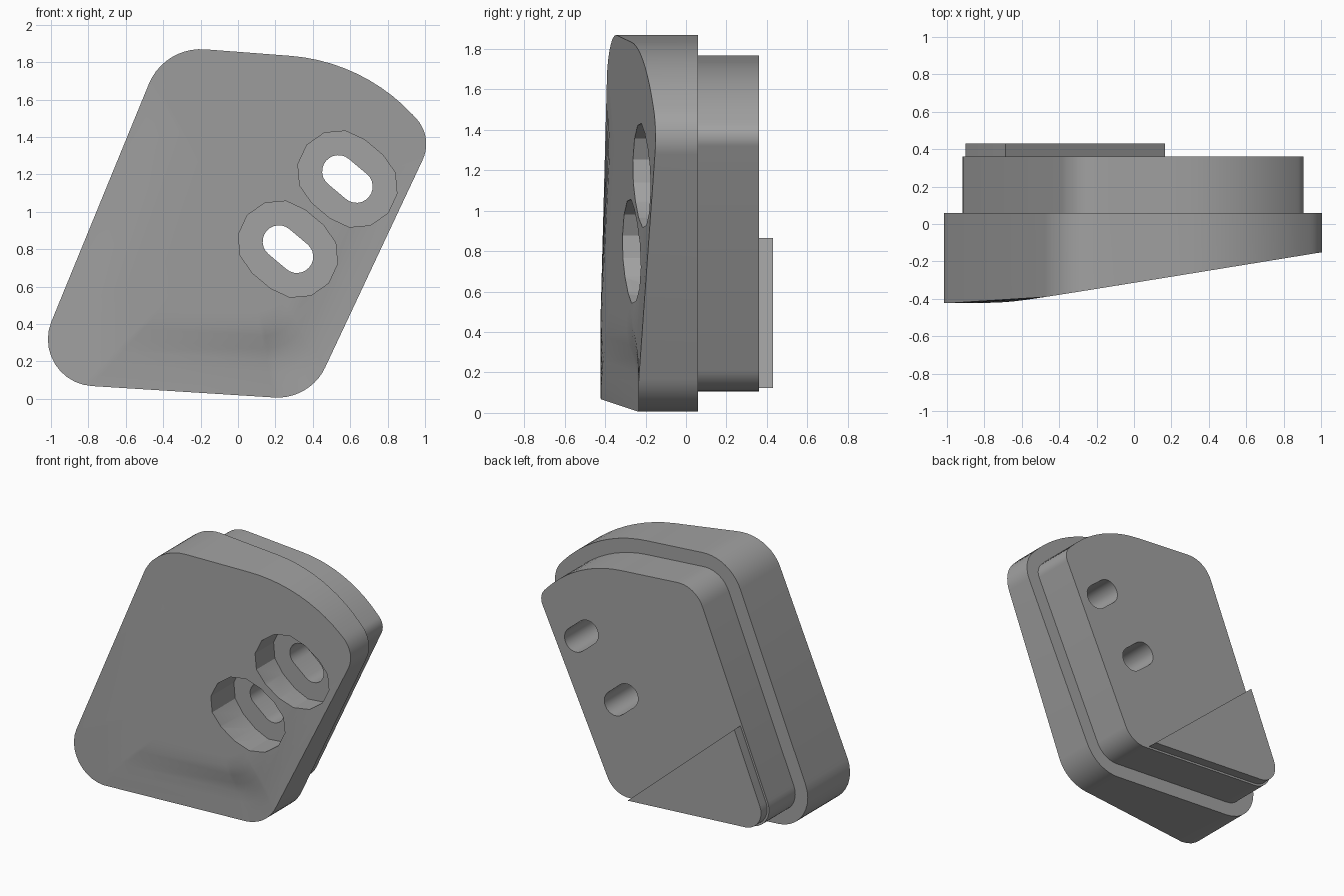
import bpy, bmesh, math
from mathutils import Vector

if "Cube" in bpy.data.objects:
    bpy.data.objects.remove(bpy.data.objects["Cube"])

grey = bpy.data.materials.new("plain grey")
grey.use_nodes = True
grey.diffuse_color = (0.36, 0.36, 0.36, 1)
grey.node_tree.nodes["Principled BSDF"].inputs["Base Color"].default_value = (0.36, 0.36, 0.36, 1)

# Corners (x, z) and fillet radius, counter-clockwise seen from the front
CORNERS = [((-1.13, 0.09), 0.25), ((0.385, -0.005), 0.28), ((1.045, 1.40), 0.2),
           ((0.668, 1.804), 1.0), ((-0.394, 1.885), 0.3)]


def outline(inset=0.0, steps=10):
    """Rounded polygon, moved inwards along its normals."""
    pts = []
    for i, (corner, r) in enumerate(CORNERS):
        c = Vector(corner)
        a = (Vector(CORNERS[i - 1][0]) - c).normalized()
        b = (Vector(CORNERS[(i + 1) % len(CORNERS)][0]) - c).normalized()
        half = a.angle(b) / 2
        centre = c + (a + b).normalized() * r / math.sin(half)
        start = math.atan2(-a.x, a.y) + math.pi
        # outward normal of the incoming edge
        n = Vector((-a.y, a.x))
        start = math.atan2(n.y, n.x)
        turn = math.pi - 2 * half
        for k in range(steps + 1):
            t = start + turn * k / steps
            pts.append(centre + Vector((math.cos(t), math.sin(t))) * (r - inset))
    return pts


def slot(centre, radius, steps):
    """Stadium tilted down to the right."""
    tilt, reach = math.radians(-40), 0.063
    pts = []
    for side in (0, 1):
        t0 = tilt + math.pi * side
        mid = Vector(centre) + Vector((math.cos(t0), math.sin(t0))) * reach
        for k in range(steps + 1):
            t = t0 - math.pi / 2 + math.pi * k / steps
            pts.append(mid + Vector((math.cos(t), math.sin(t))) * radius)
    return pts


def finish(name, bm):
    bmesh.ops.recalc_face_normals(bm, faces=bm.faces)
    mesh = bpy.data.meshes.new(name)
    bm.to_mesh(mesh)
    bm.free()
    mesh.materials.append(grey)
    obj = bpy.data.objects.new(name, mesh)
    bpy.context.collection.objects.link(obj)
    return obj


def prism(name, pts, y0, y1, cut=None):
    bm = bmesh.new()
    bm.faces.new([bm.verts.new((p.x, y0, p.y)) for p in pts])
    if cut:
        bmesh.ops.bisect_plane(bm, geom=bm.verts[:] + bm.edges[:] + bm.faces[:],
                               plane_co=cut[0], plane_no=cut[1], clear_outer=True)
    new = bmesh.ops.extrude_face_region(bm, geom=bm.faces[:])["geom"]
    bmesh.ops.translate(bm, vec=(0, y1 - y0, 0),
                        verts=[v for v in new if isinstance(v, bmesh.types.BMVert)])
    return finish(name, bm)


def smoothstep(v):
    v = min(max(v, 0), 1)
    return v * v * (3 - 2 * v)


def front_y(x, z):
    """Sloping front, flattened at the left, with a shallow dip low down."""
    slope = -0.315 + 0.163 * x
    y = (slope - 0.425 + math.sqrt((slope + 0.425) ** 2 + 0.0003)) / 2
    below = 0.58 * (x + 0.42) - 0.81 * (z - 0.04)
    dip = smoothstep(below / 0.16) * smoothstep((0.48 - z) / 0.3) * smoothstep((0.55 - x) / 0.4)
    return y + 0.045 * dip


# Main body: side wall plus a contoured front made of concentric rings
bm = bmesh.new()
edge = outline()
mid = Vector((0.0, 0.93))
rings = [[bm.verts.new((p.x, 0.06, p.y)) for p in edge]]
RINGS = 14
for k in range(RINGS):
    ring = [mid + (p - mid) * (1 - k / RINGS) for p in edge]
    rings.append([bm.verts.new((p.x, front_y(p.x, p.y), p.y)) for p in ring])
tip = bm.verts.new((mid.x, front_y(mid.x, mid.y), mid.y))
bm.faces.new(rings[0])
count = len(edge)
for i in range(count):
    j = (i + 1) % count
    for lower, upper in zip(rings, rings[1:]):
        bm.faces.new((lower[i], lower[j], upper[j], upper[i]))
    bm.faces.new((rings[-1][i], rings[-1][j], tip))
body = finish("body", bm)

# Stepped block behind the body
block = prism("rear_block", outline(0.1), 0.06, 0.36)

# Raised pad over the lower corner of the rear face
pad = prism("rear_pad", outline(0.115), 0.36, 0.43,
            cut=(Vector((-0.68, 0, 0.86)), Vector((0.73, 0, 0.84))))

# Two counterbored slots
cutters = []
for n, centre in enumerate([(0.585, 1.175), (0.267, 0.8)]):
    cutters.append((prism(f"slot_cutter_{n}", slot(centre, 0.087, 12), -1, 1), (body, block)))
    cutters.append((prism(f"bore_cutter_{n}", slot(centre, 0.22, 6), -1, -0.05), (body,)))
for cutter, targets in cutters:
    cutter.hide_render = True
    for target in targets:
        mod = target.modifiers.new("cut", "BOOLEAN")
        mod.operation, mod.solver, mod.object = "DIFFERENCE", "EXACT", cutter
        bpy.context.view_layer.objects.active = target
        bpy.ops.object.modifier_apply(modifier=mod.name)
    bpy.data.objects.remove(cutter)

# Smooth shading with sharp edges kept
bpy.ops.object.select_all(action="DESELECT")
for obj in (body, block, pad):
    obj.select_set(True)
bpy.context.view_layer.objects.active = body
bpy.ops.object.shade_smooth_by_angle(angle=math.radians(25))
